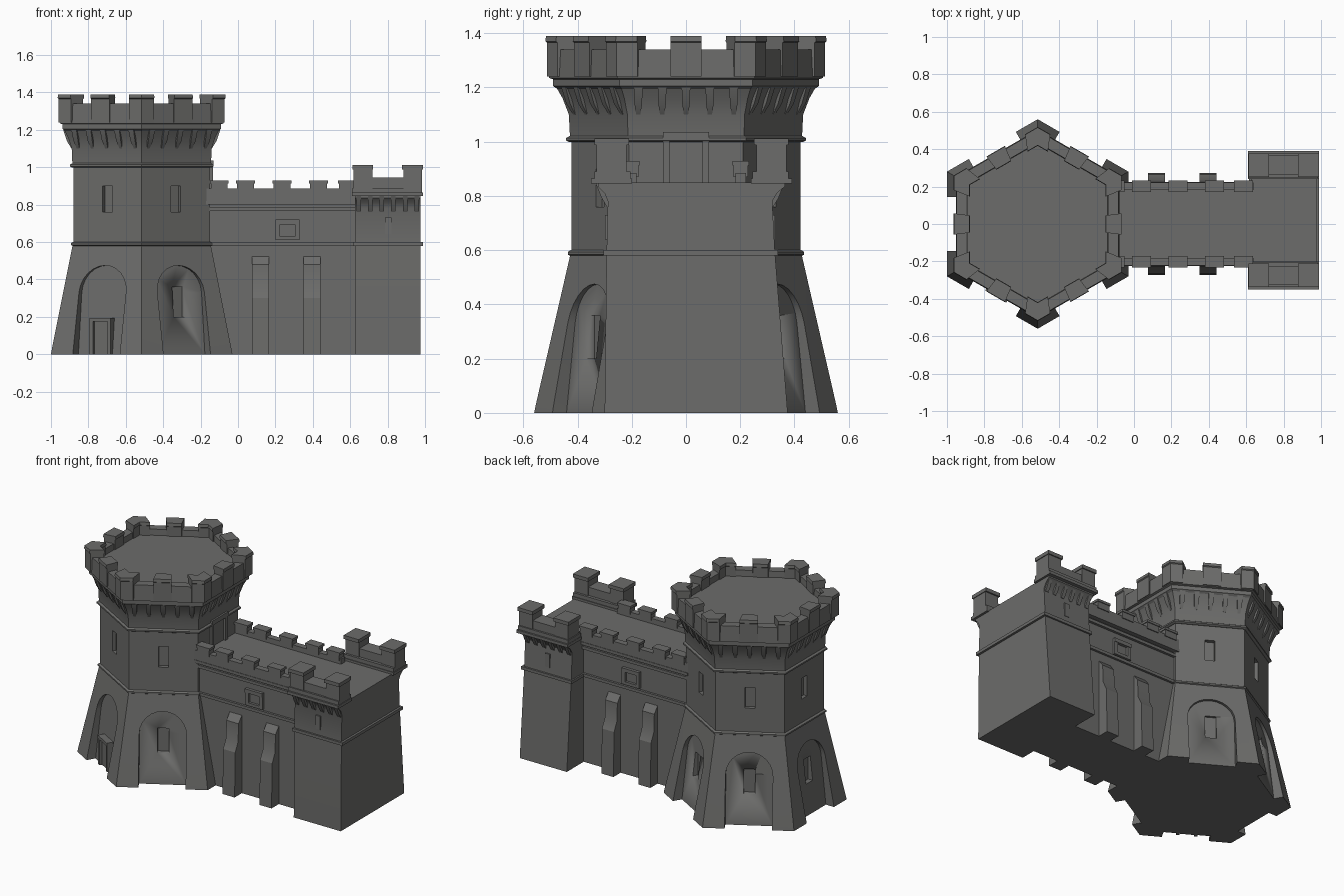
import bpy, bmesh, math
from mathutils import Matrix, Vector

if "Cube" in bpy.data.objects:
    bpy.data.objects.remove(bpy.data.objects["Cube"])

stone = bpy.data.materials.new("dark_grey_stone")
stone.use_nodes = True
grey = (0.15, 0.15, 0.145, 1)
stone.diffuse_color = grey
stone.node_tree.nodes["Principled BSDF"].inputs["Base Color"].default_value = grey
stone.node_tree.nodes["Principled BSDF"].inputs["Roughness"].default_value = 0.9

CX = -0.515                      # tower centre
APO = math.cos(math.pi / 6)      # hexagon apothem ratio
SIDES = range(60, 360, 60)       # tower faces that are not behind the wall


def finish(name, bm, cutter=None):
    bmesh.ops.recalc_face_normals(bm, faces=bm.faces)
    me = bpy.data.meshes.new(name)
    bm.to_mesh(me)
    bm.free()
    ob = bpy.data.objects.new(name, me)
    bpy.context.collection.objects.link(ob)
    me.materials.append(stone)
    bpy.ops.object.select_all(action='DESELECT')
    ob.select_set(True)
    bpy.context.view_layer.objects.active = ob
    if cutter:
        mod = ob.modifiers.new("recesses", 'BOOLEAN')
        mod.operation, mod.solver, mod.object = 'DIFFERENCE', 'EXACT', cutter
        bpy.ops.object.modifier_apply(modifier=mod.name)
    bpy.ops.object.shade_smooth_by_angle(angle=math.radians(25))
    return ob


def loft(bm, rings):
    """Skin equal-length rings of points and cap both ends."""
    rows = [[bm.verts.new(p) for p in r] for r in rings]
    n = len(rows[0])
    for a, b in zip(rows, rows[1:]):
        for i in range(n):
            j = (i + 1) % n
            bm.faces.new((a[i], a[j], b[j], b[i]))
    bm.faces.new(rows[0][::-1])
    bm.faces.new(rows[-1])


def block(bm, x, y, z, m=Matrix()):
    lo, hi = Vector((x[0], y[0], z[0])), Vector((x[1], y[1], z[1]))
    bmesh.ops.create_cube(bm, size=1, matrix=m @ Matrix.Translation((lo + hi) / 2)
                          @ Matrix.Diagonal((*(hi - lo), 1)))


def rect(x0, x1, y0, y1, z):
    return [(x0, y0, z), (x1, y0, z), (x1, y1, z), (x0, y1, z)]


def corner(k, r, z):
    a = math.radians(30 + 60 * k)
    return Vector((CX + r * math.cos(a), r * math.sin(a), z))


def face_frame(deg):
    """Local x points out of a tower face, local y runs along it."""
    return Matrix.Translation((CX, 0, 0)) @ Matrix.Rotation(math.radians(deg), 4, 'Z')


def hexes(bm, profile):
    loft(bm, [[corner(k, r, z) for k in range(6)] for r, z in profile])


# Cutter: blind arches and slit windows of the tower
bm = bmesh.new()
for deg in SIDES:
    m = face_frame(deg)
    outline = [(0.145, -0.1)] + [(0.145 * math.cos(t * math.pi / 12), 0.33 + 0.145 * math.sin(t * math.pi / 12))
                                 for t in range(13)] + [(-0.145, -0.1)]
    loft(bm, [[m @ Vector((0.425 - 0.11 * z, y, z)) for y, z in outline],
              [m @ Vector((0.7, y, z)) for y, z in outline]])
arches = finish("arch_cutter", bm)
bm = bmesh.new()
for deg in SIDES:
    m = face_frame(deg)
    if deg != 240:
        block(bm, (0.37, 0.6), (-0.035, 0.035), (0.2, 0.36), m)
    block(bm, (0.34, 0.6), (-0.03, 0.03), (0.76, 0.9), m)
slits = finish("slit_cutter", bm)

# Tower: sloped base with arches, shaft with slit windows
bm = bmesh.new()
hexes(bm, [(0.56, 0), (0.555, 0.025), (0.425, 0.59)])
base = finish("tower_base", bm, arches)
mod = base.modifiers.new("slits", 'BOOLEAN')
mod.operation, mod.solver, mod.object = 'DIFFERENCE', 'EXACT', slits
bpy.ops.object.modifier_apply(modifier=mod.name)
bm = bmesh.new()
hexes(bm, [(0.422, 0.58), (0.422, 1.01)])
finish("tower_shaft", bm, slits)
for helper in (arches, slits):
    bpy.data.objects.remove(helper)

# Tower string courses
for name, r, z in (("lower_string_course", 0.436, 0.59), ("upper_string_course", 0.442, 1.01)):
    bm = bmesh.new()
    hexes(bm, [(r - 0.012, z - 0.012), (r, z - 0.006), (r, z + 0.004), (r - 0.015, z + 0.012)])
    finish(name, bm)

# Flared tower head with hollow parapet and roof floor
bm = bmesh.new()
hexes(bm, [(0.427, 1.0), (0.432, 1.1), (0.455, 1.16), (0.475, 1.195), (0.49, 1.205), (0.49, 1.23),
           (0.505, 1.235), (0.5, 1.34), (0.435, 1.34), (0.432, 1.3)])
finish("tower_head", bm)

# Tower merlons: one wrapped round each corner, one on each side
bm = bmesh.new()
for k in range(6):
    def strip(spans, z, grow=0):
        pts = [corner(a, r, z).lerp(corner(b, r, z), t) for r, order in ((0.512 + grow, 1), (0.425 - grow, -1))
               for a, b, t in spans[::order]]
        return pts
    for spans in ([(k, k - 1, 0.15), (k, k, 0), (k, k + 1, 0.15)], [(k, k + 1, 0.39), (k, k + 1, 0.61)]):
        loft(bm, [strip(spans, 1.24), strip(spans, 1.365), strip(spans, 1.37, 0.007), strip(spans, 1.39, 0.004)])
finish("tower_merlons", bm)

# Corbels under the tower head
bm = bmesh.new()
for deg in range(0, 360, 60):
    m = face_frame(deg)
    for i in range(-2, 3):
        y = i * 0.088
        loft(bm, [[m @ Vector(p) for p in rect(0.36, x, y - w, y + w, z)]
                  for x, w, z in ((0.375, 0.008, 1.1), (0.4, 0.014, 1.14), (0.42, 0.016, 1.2))])
finish("tower_corbels", bm)

# Door in the front arch and framed door onto the wall walk
def door_frame(name, deg, x, half, z0, z1, t):
    bm = bmesh.new()
    m = face_frame(deg)
    for s in (-1, 1):
        block(bm, (x - 0.06, x + 0.025), sorted((s * half, s * (half - t))), (z0, z1), m)
    block(bm, (x - 0.06, x + 0.028), (-half, half), (z1 - t, z1), m)
    block(bm, (x - 0.06, x + 0.008), (-half + t, half - t), (z0, z1 - t), m)
    finish(name, bm)

door_frame("front_door", 240, 0.42, 0.065, 0.0, 0.195, 0.02)
door_frame("wall_walk_door", 0, 0.355, 0.085, 0.84, 1.035, 0.025)

# Curtain wall
bm = bmesh.new()
block(bm, (-0.25, 0.7), (-0.195, 0.195), (0, 0.85))
finish("curtain_wall", bm)

bm = bmesh.new()
for s in (-1, 1):
    def side(x, near, far, z):
        block(bm, x, sorted((s * near, s * far)), z)
    side((-0.17, 0.64), 0.17, 0.21, (0.58, 0.6))        # string course
    side((-0.17, 0.64), 0.17, 0.212, (0.765, 0.785))     # cornice
    side((-0.17, 0.64), 0.17, 0.225, (0.8, 0.82))
    side((-0.17, 0.64), 0.182, 0.222, (0.81, 0.885))     # parapet
    for x in (-0.1, 0.04, 0.235, 0.43, 0.585):          # merlons
        side((x - 0.045, x + 0.045), 0.176, 0.228, (0.87, 0.915))
        side((x - 0.05, x + 0.05), 0.172, 0.233, (0.912, 0.928))
    side((0.2, 0.225), 0.18, 0.212, (0.61, 0.72))       # window frame
    side((0.305, 0.33), 0.18, 0.212, (0.61, 0.72))
    side((0.2, 0.33), 0.18, 0.215, (0.695, 0.72))
    side((0.2, 0.33), 0.18, 0.212, (0.61, 0.63))
finish("wall_trim_and_parapets", bm)

# Stepped buttresses on both sides of the wall
bm = bmesh.new()
for s in (-1, 1):
    for x in (0.12, 0.395):
        loft(bm, [rect(x - 0.045, x + 0.045, s * 0.18, s * y, z)
                  for y, z in ((0.272, 0), (0.265, 0.3), (0.235, 0.36), (0.23, 0.48), (0.19, 0.53))])
finish("wall_buttresses", bm)

# End turret
bm = bmesh.new()
loft(bm, [rect(0.625, 0.975, y0, y1, z) for y0, y1, z in
          ((-0.3, 0.375, 0), (-0.293, 0.328, 0.59), (-0.288, 0.318, 0.78), (-0.3, 0.335, 0.81),
           (-0.325, 0.365, 0.835), (-0.325, 0.365, 0.85))])
finish("end_turret", bm)

bm = bmesh.new()
block(bm, (0.615, 0.99), (-0.305, 0.34), (0.58, 0.6))
finish("turret_string_course", bm)

# Turret cornices, parapets and merlons on the front and back only
bm = bmesh.new()
for s, out, low in ((-1, 0.35, 0.288), (1, 0.39, 0.318)):
    def side(x, near, far, z):
        block(bm, x, sorted((s * near, s * far)), z)
    side((0.61, 0.99), out - 0.15, out, (0.845, 0.865))
    side((0.612, 0.985), out - 0.145, out - 0.012, (0.865, 0.89))
    side((0.62, 0.98), out - 0.125, out - 0.025, (0.88, 0.945))
    for x0 in (0.618, 0.885):
        side((x0, x0 + 0.1), out - 0.13, out - 0.02, (0.88, 0.99))
        side((x0 - 0.007, x0 + 0.105), out - 0.14, out - 0.012, (0.988, 1.012))
    for i in range(6):                                  # corbels
        x = 0.645 + i * 0.062
        loft(bm, [rect(x - 0.012, x + 0.012, s * 0.2, s * (low + d), z)
                  for d, z in ((0.004, 0.76), (0.022, 0.79), (0.045, 0.846))])
    side((0.785, 0.82), low - 0.05, low + 0.01, (0.64, 0.73))   # slit surround
finish("turret_parapets", bm)
